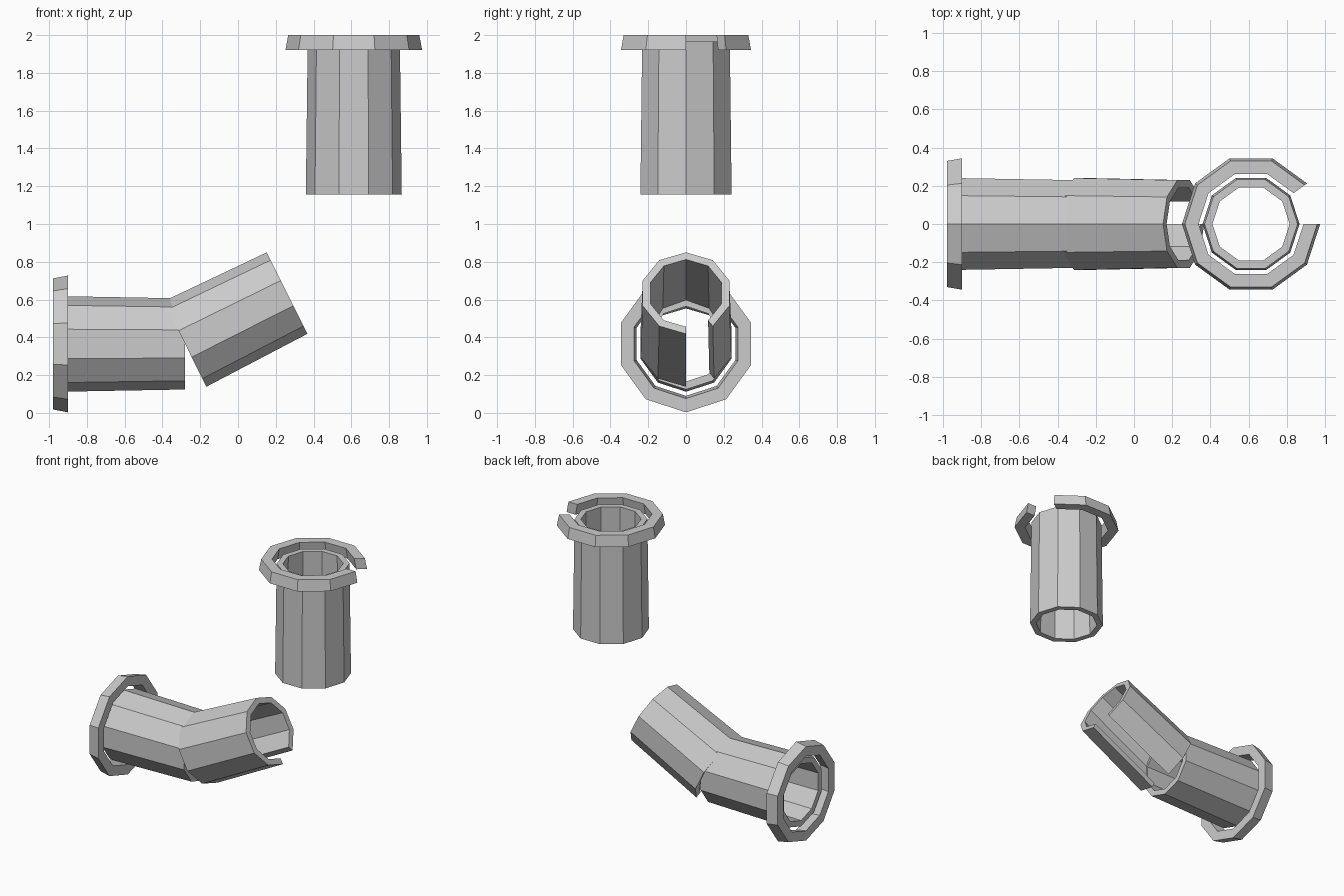
import bpy
import bmesh
from math import cos, sin, radians, tau
from mathutils import Matrix

cube = bpy.data.objects.get("Cube")
if cube:
    bpy.data.objects.remove(cube, do_unlink=True)

SIDES = 10

grey = bpy.data.materials.new("light_grey")
grey.use_nodes = True
colour = (0.6, 0.6, 0.6, 1)
grey.diffuse_color = colour
grey.node_tree.nodes["Principled BSDF"].inputs["Base Color"].default_value = colour


def hollow_ring(name, base, tilt, length, start, end, gap=False):
    """Ten-sided tube from (outer, inner) radii at start to end.
    Tilt leans the axis from +z towards +x; gap leaves out one side."""
    section = [(start[0], 0), (end[0], length), (end[1], length), (start[1], 0)]
    bm = bmesh.new()
    loops = []
    for i in range(SIDES):
        a = tau * i / SIDES
        loops.append([bm.verts.new((r * cos(a), r * sin(a), h)) for r, h in section])
    for i in range(1 if gap else 0, SIDES):
        p, q = loops[i], loops[(i + 1) % SIDES]
        for k in range(4):
            n = (k + 1) % 4
            bm.faces.new((p[k], q[k], q[n], p[n]))
    # Close both cut ends of the open side
    if gap:
        bm.faces.new(loops[0])
        bm.faces.new(loops[1][::-1])
    bmesh.ops.recalc_face_normals(bm, faces=bm.faces)
    bm.transform(Matrix.Translation(base) @ Matrix.Rotation(radians(tilt), 4, "Y"))
    mesh = bpy.data.meshes.new(name)
    bm.to_mesh(mesh)
    bm.free()
    mesh.materials.append(grey)
    obj = bpy.data.objects.new(name, mesh)
    bpy.context.collection.objects.link(obj)
    return obj


AXIS_Z = 0.365
UPRIGHT_X = 0.613
WIDE, NARROW = (0.253, 0.21), (0.241, 0.199)
RIM_WIDE, RIM_NARROW = (0.362, 0.289), (0.347, 0.275)

# Upright pipe with its split collar
hollow_ring("upright_pipe", (UPRIGHT_X, 0, 1.155), 0, 0.81, (0.254, 0.212), (0.244, 0.202))
hollow_ring("upright_collar", (UPRIGHT_X, 0, 1.92), 0, 0.08, RIM_WIDE, RIM_NARROW, gap=True)

# Level pipe with its full collar
hollow_ring("level_pipe", (-0.94, 0, AXIS_Z), 90, 0.66, WIDE, NARROW)
hollow_ring("level_collar", (-0.98, 0, AXIS_Z), 90, 0.08, RIM_NARROW, RIM_WIDE)

# Bent-up pipe with one side open underneath
hollow_ring("raised_pipe", (-0.28, 0, AXIS_Z), 63.5, 0.603, WIDE, NARROW, gap=True)
